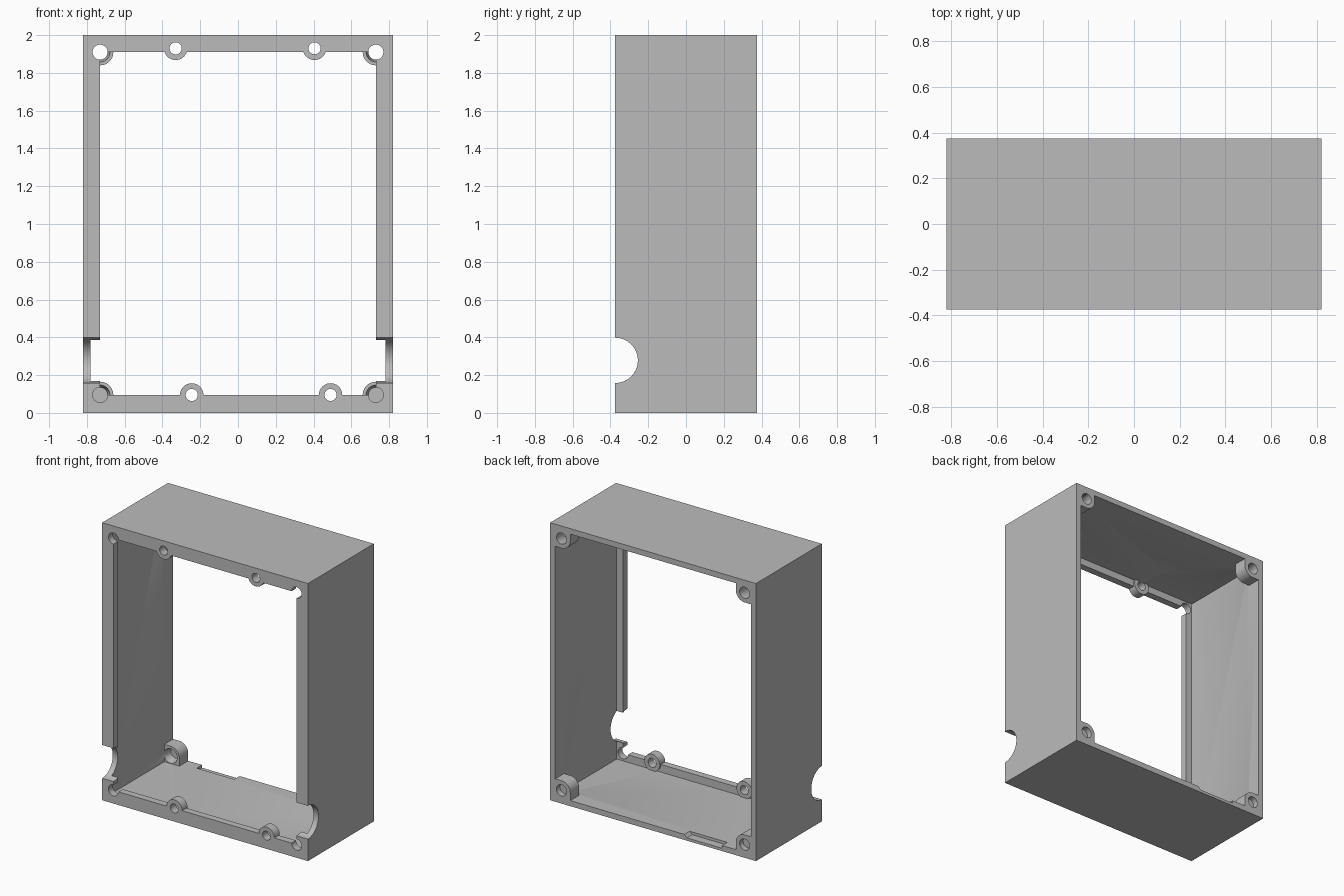
import bpy, math

cube = bpy.data.objects.get("Cube")
if cube:
    bpy.data.objects.remove(cube, do_unlink=True)

W, D, H = 0.82, 0.375, 2.0      # half width, half depth, height
WALL, LIP = 0.04, 0.05
HX, LOW, HIGH = 0.73, 0.095, 1.91   # corner screw positions

grey = bpy.data.materials.new("mid grey")
grey.use_nodes = True
grey.diffuse_color = (0.5, 0.5, 0.5, 1)
grey.node_tree.nodes["Principled BSDF"].inputs["Base Color"].default_value = (0.5, 0.5, 0.5, 1)


def box(name, x, y, z):
    """Box spanning the given (low, high) ranges."""
    bpy.ops.mesh.primitive_cube_add(size=1, location=[sum(r) / 2 for r in (x, y, z)])
    ob = bpy.context.object
    ob.name = name
    ob.scale = [abs(r[1] - r[0]) for r in (x, y, z)]
    bpy.ops.object.transform_apply(location=True, rotation=True, scale=True)
    return ob


def rod(name, x, z, y, r, r_back=None):
    """Round bar along y; an optional back radius makes it a cone."""
    bpy.ops.mesh.primitive_cone_add(
        vertices=40, radius1=r, radius2=r if r_back is None else r_back,
        depth=y[1] - y[0], location=(x, sum(y) / 2, z), rotation=(-math.pi / 2, 0, 0))
    ob = bpy.context.object
    ob.name = name
    bpy.ops.object.transform_apply(location=True, rotation=True, scale=True)
    return ob


def combine(target, tool, operation):
    mod = target.modifiers.new("combine", "BOOLEAN")
    mod.operation = operation
    mod.solver = "EXACT"
    mod.object = tool
    bpy.context.view_layer.objects.active = target
    bpy.ops.object.modifier_apply(modifier=mod.name)
    bpy.data.objects.remove(tool, do_unlink=True)


# Shell with an open back and a framed front opening
case = box("enclosure_frame", (-W, W), (-D, D), (0, H))
case.data.materials.append(grey)
combine(case, box("cavity", (WALL - W, W - WALL), (LIP - D, D + 0.1), (WALL, H - WALL)), "DIFFERENCE")
combine(case, box("opening", (-HX, HX), (-D - 0.1, 0), (LOW, HIGH)), "DIFFERENCE")

# Screw eyes along the front lip
eyes = [(-0.33, 1.93), (0.405, 1.93), (-0.245, LOW), (0.49, LOW)]
for x, z in eyes:
    combine(case, rod("eye", x, z, (-D, LIP - D + 0.012), 0.062), "UNION")
for x, z in eyes:
    combine(case, rod("eye_hole", x, z, (-D - 0.1, -0.09), 0.032), "DIFFERENCE")

# Rounded screw blocks in the back corners
corners = [(sx, z, up) for sx in (-1, 1) for z, up in ((LOW, -1), (HIGH, 1))]
R, BACK = 0.07, (D - 0.1, D)
for sx, z, up in corners:
    edge_x, edge_z = sx * (W - 0.02), z + up * 0.07
    block = rod("corner_block", sx * HX, z, BACK, R)
    combine(block, box("block_side", sorted((sx * HX, edge_x)), BACK, sorted((z - up * R, edge_z))), "UNION")
    combine(block, box("block_end", sorted((sx * (HX - R), edge_x)), BACK, sorted((z, edge_z))), "UNION")
    combine(case, block, "UNION")

# Corner screw holes through lip and blocks, countersunk on the inner side
for sx, z, up in corners:
    combine(case, rod("corner_hole", sx * HX, z, (-D - 0.1, D + 0.1), 0.04), "DIFFERENCE")
    combine(case, rod("countersink", sx * HX, z, (D - 0.12, D - 0.04), 0.056, 0.04), "DIFFERENCE")

# Half-round cable notches in both side walls
bpy.ops.mesh.primitive_cylinder_add(vertices=64, radius=0.12, depth=2,
                                    location=(0, -D, 0.278), rotation=(0, math.pi / 2, 0))
combine(case, bpy.context.object, "DIFFERENCE")

# Shallow recess in the back edge of the floor
recess = box("recess", (-0.55, -0.27), (D - 0.06, D + 0.1), (0.02, 0.08))
for v in recess.data.vertices:
    if v.co.x > -0.4 and v.co.z > 0.05:
        v.co.x += 0.06
combine(case, recess, "DIFFERENCE")

# Single material and crisp edges with smooth bores
case.data.materials.clear()
case.data.materials.append(grey)
for p in case.data.polygons:
    p.material_index = 0
bpy.ops.object.select_all(action="DESELECT")
case.select_set(True)
bpy.context.view_layer.objects.active = case
bpy.ops.object.shade_smooth_by_angle(angle=math.radians(30))
